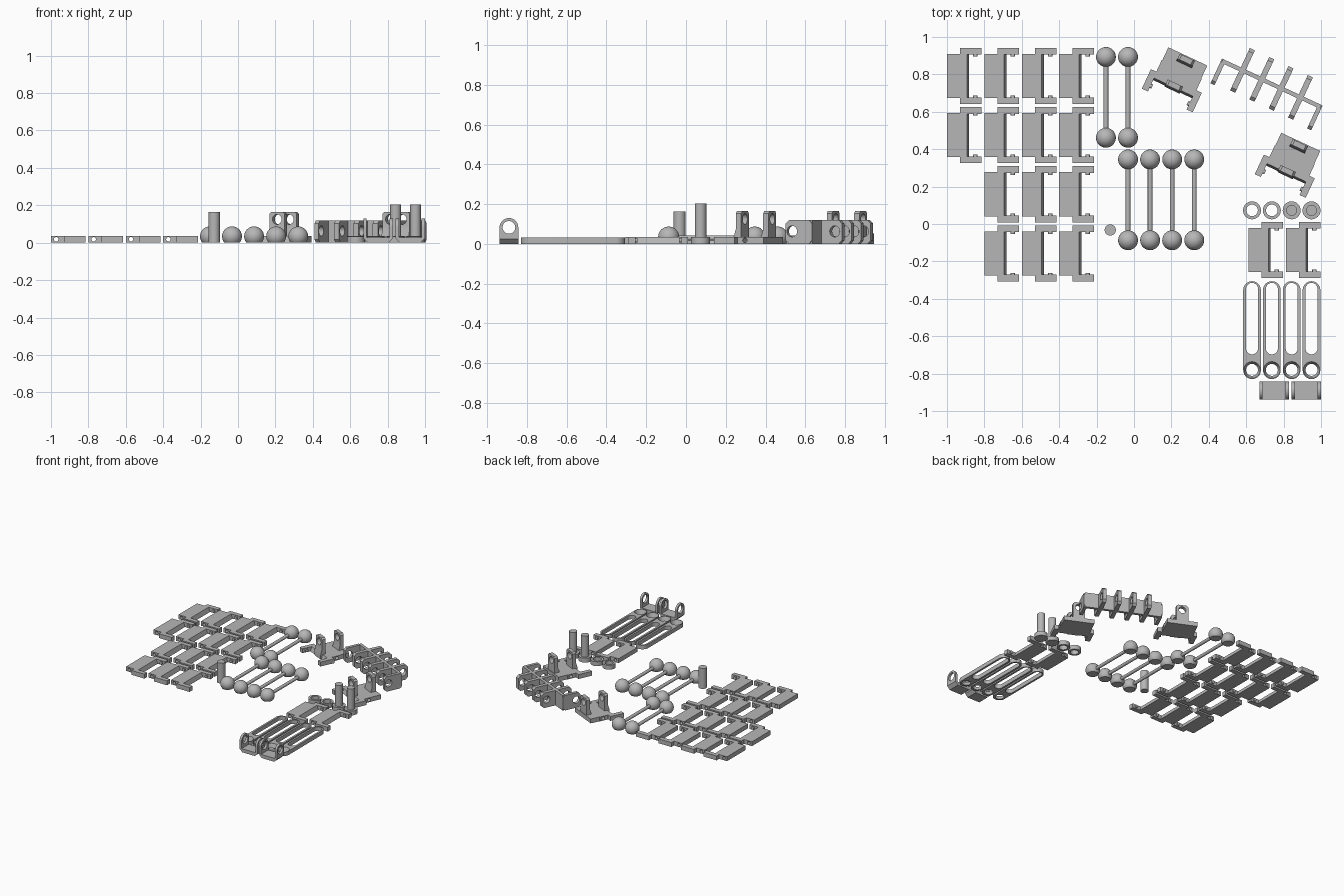
import bpy, bmesh, math
from mathutils import Matrix, Vector

cube = bpy.data.objects.get("Cube")
if cube:
    bpy.data.objects.remove(cube)

gray = bpy.data.materials.new("plain_gray")
gray.use_nodes = True
COLOR = (0.47, 0.47, 0.47, 1)
gray.diffuse_color = COLOR
gray.node_tree.nodes["Principled BSDF"].inputs["Base Color"].default_value = COLOR
made = []


def prism(bm, pts, axis, a, b):
    """Extrude a 2D outline along an axis from a to b."""
    place = {"x": lambda p, q, t: (t, p, q), "y": lambda p, q, t: (p, t, q),
             "z": lambda p, q, t: (p, q, t)}[axis]
    lo = [bm.verts.new(place(p, q, a)) for p, q in pts]
    hi = [bm.verts.new(place(p, q, b)) for p, q in pts]
    faces = [bm.faces.new(lo), bm.faces.new(hi)]
    for i in range(len(pts)):
        j = (i + 1) % len(pts)
        faces.append(bm.faces.new((lo[i], lo[j], hi[j], hi[i])))
    bmesh.ops.recalc_face_normals(bm, faces=faces)


def rect(p0, p1, q0, q1):
    return [(p0, q0), (p1, q0), (p1, q1), (p0, q1)]


def octagon(p0, p1, q0, q1, c):
    return [(p0 + c, q0), (p1 - c, q0), (p1, q0 + c), (p1, q1 - c),
            (p1 - c, q1), (p0 + c, q1), (p0, q1 - c), (p0, q0 + c)]


def arc(p, q, r, start, end, n=32):
    steps = [math.radians(start + (end - start) * i / n) for i in range(n + 1)]
    return [(p + r * math.cos(t), q + r * math.sin(t)) for t in steps]


def circle(p, q, r):
    return arc(p, q, r, 0, 360)[:-1]


def stadium(r, q0, q1):
    return arc(0, q1, r, 0, 180) + arc(0, q0, r, 180, 360)


def mesh_of(*prisms):
    bm = bmesh.new()
    for args in prisms:
        prism(bm, *args)
    me = bpy.data.meshes.new("part")
    bm.to_mesh(me)
    bm.free()
    return me


def cut(me, cutter, op="DIFFERENCE"):
    """Return the mesh after a boolean with the cutter mesh."""
    a, b = (bpy.data.objects.new("helper", m) for m in (me, cutter))
    for o in (a, b):
        bpy.context.collection.objects.link(o)
    mod = a.modifiers.new("cut", "BOOLEAN")
    mod.operation, mod.solver, mod.object = op, "EXACT", b
    bpy.context.view_layer.update()
    deps = bpy.context.evaluated_depsgraph_get()
    out = bpy.data.meshes.new_from_object(a.evaluated_get(deps))
    for o in (a, b):
        bpy.data.objects.remove(o)
    return out


def merge(*meshes):
    bm = bmesh.new()
    for me in meshes:
        bm.from_mesh(me)
    out = bpy.data.meshes.new("part")
    bm.to_mesh(out)
    bm.free()
    return out


def put(name, me, x, y, turn=0):
    me.materials.clear()
    me.materials.append(gray)
    o = bpy.data.objects.new(name, me)
    o.location = (x, y, 0)
    o.rotation_euler.z = math.radians(turn)
    bpy.context.collection.objects.link(o)
    made.append(o)


# Track link: drilled plate with two side tabs and inward pins
T = 0.035
body = mesh_of(([(0, 0), (0.118, 0), (0.106, T), (0, T)], "y", -0.118, 0.118))
body = cut(body, mesh_of((circle(0.028, 0.018, 0.012), "y", -0.2, 0.2)))
tabs = []
for s in (-1, 1):
    tabs.append((rect(0.07, 0.185, 0, T), "y", s * 0.114, s * 0.15))
    tabs.append((circle(0.152, 0.018, 0.012), "y", s * 0.104, s * 0.116))
link = merge(body, mesh_of(*tabs))
for col in range(4):
    for row in range(2 if col == 0 else 4):
        put("track_link", link, -1 + 0.2 * col, 0.791 - 0.316 * row)
for x in (0.612, 0.813):
    put("track_link", link, x, -0.139)

# Mounting bracket: a track link widened at the back with two drilled lugs
lugs = []
for x in (-0.07, 0.082):
    lug = mesh_of((octagon(-0.045, 0.045, -0.01, 0.165, 0.012), "x", x, x + 0.042))
    wedge = mesh_of(([(x, 0), (x + 0.042, 0), (x + 0.042, T), (x + 0.03, 0.075),
                      (x + 0.03, 0.2), (x, 0.2)], "y", -0.1, 0.1))
    lug = cut(lug, wedge, "INTERSECT")
    lugs.append(cut(lug, mesh_of((circle(0, 0.125, 0.027), "x", x - 0.1, x + 0.1))))
back = mesh_of((rect(-0.075, 0.001, -0.115, 0.115), "z", 0, T))
bracket = merge(link, back, *lugs)
for x, y in ((0.256, 0.828), (0.86, 0.371)):
    put("mounting_bracket", bracket, x, y, -115)

# Axle frame: beam with four drilled cross plates and two end lugs
H = 0.12
pieces = [mesh_of((rect(-0.29, 0.29, -0.011, 0.011), "z", 0, H))]
for x, y0, y1, holes in ([(-0.285, -0.135, 0.011, (-0.1,)), (0.285, -0.135, 0.011, (-0.1,))]
                         + [(i * 0.114 - 0.171, -0.125, 0.125, (-0.085, 0.085)) for i in range(4)]):
    w = 0.012 if len(holes) == 1 else 0.015
    plate = mesh_of((octagon(y0, y1, 0, H, 0.018), "x", x - w, x + w))
    drill = mesh_of(*[(circle(y, 0.063, 0.028), "x", x - 0.05, x + 0.05) for y in holes])
    pieces.append(cut(plate, drill))
put("axle_frame", merge(*pieces), 0.735, 0.749, -25)

# Ball-ended rods, flattened underneath
bm = bmesh.new()
for y in (-0.216, 0.216):
    bmesh.ops.create_uvsphere(bm, u_segments=32, v_segments=20, radius=0.053,
                              matrix=Matrix.Translation((0, y, 0.034)))
bmesh.ops.bisect_plane(bm, geom=bm.verts[:] + bm.edges[:] + bm.faces[:],
                       plane_co=Vector(), plane_no=(0, 0, 1), clear_inner=True)
bmesh.ops.holes_fill(bm, edges=[e for e in bm.edges if e.is_boundary])
prism(bm, circle(0, 0.03, 0.0125), "y", -0.2, 0.2)
rod = bpy.data.meshes.new("rod")
bm.to_mesh(rod)
bm.free()
for x in (-0.15, -0.032):
    put("ball_rod", rod, x, 0.677)
for x in (-0.032, 0.086, 0.204, 0.322):
    put("ball_rod", rod, x, 0.129)

# Loose pin, collars and flanged pins
put("pin", mesh_of((circle(0, 0, 0.03), "z", 0, 0.163)), -0.127, -0.032)
collar = cut(mesh_of((circle(0, 0, 0.048), "z", 0, T)),
             mesh_of((circle(0, 0, 0.031), "z", -0.1, 0.1)))
flanged = merge(mesh_of((circle(0, 0, 0.048), "z", 0, T)),
                mesh_of((circle(0, 0, 0.029), "z", 0, 0.203)))
COLUMNS = (0.631, 0.737, 0.843, 0.949)
for i, x in enumerate(COLUMNS):
    put("collar" if i < 2 else "flanged_pin", collar if i < 2 else flanged, x, 0.073)

# Slotted arms with a flared socket at the front end
arm = mesh_of((stadium(0.047, -0.782, -0.353), "z", 0, 0.032))
arm = cut(arm, mesh_of((stadium(0.032, -0.665, -0.347), "z", -0.1, 0.1)))
bm = bmesh.new()
bmesh.ops.create_cone(bm, cap_ends=True, segments=32, radius1=0.028, radius2=0.048,
                      depth=0.052, matrix=Matrix.Translation((0, -0.78, 0.016)))
socket = bpy.data.meshes.new("socket")
bm.to_mesh(socket)
bm.free()
arm = cut(arm, socket)
for x in COLUMNS:
    put("slotted_arm", arm, x, 0)

# Clevis blocks: U shape with rounded, drilled cheeks
W, C, B = 0.079, 0.024, 0.028
u_shape = [(C - W, 0), (W - C, 0), (W, C), (W, 0.2), (W - 0.018, 0.2), (W - 0.018, B),
           (0.018 - W, B), (0.018 - W, 0.2), (-W, 0.2), (-W, C)]
side = arc(0, 0.083, 0.047, 0, 180) + [(-0.047, -0.01), (0.047, -0.01)]
clevis = cut(mesh_of((u_shape, "y", -0.1, 0.1)), mesh_of((side, "x", -0.2, 0.2)), "INTERSECT")
clevis = cut(clevis, mesh_of((circle(0, 0.083, 0.032), "x", -0.2, 0.2)))
for x in (0.749, 0.921):
    put("clevis_block", clevis, x, -0.89)

# Smooth the round faces, keep hard edges
bpy.ops.object.select_all(action="DESELECT")
for o in made:
    o.select_set(True)
bpy.context.view_layer.objects.active = made[0]
bpy.ops.object.shade_smooth_by_angle(angle=math.radians(30))
